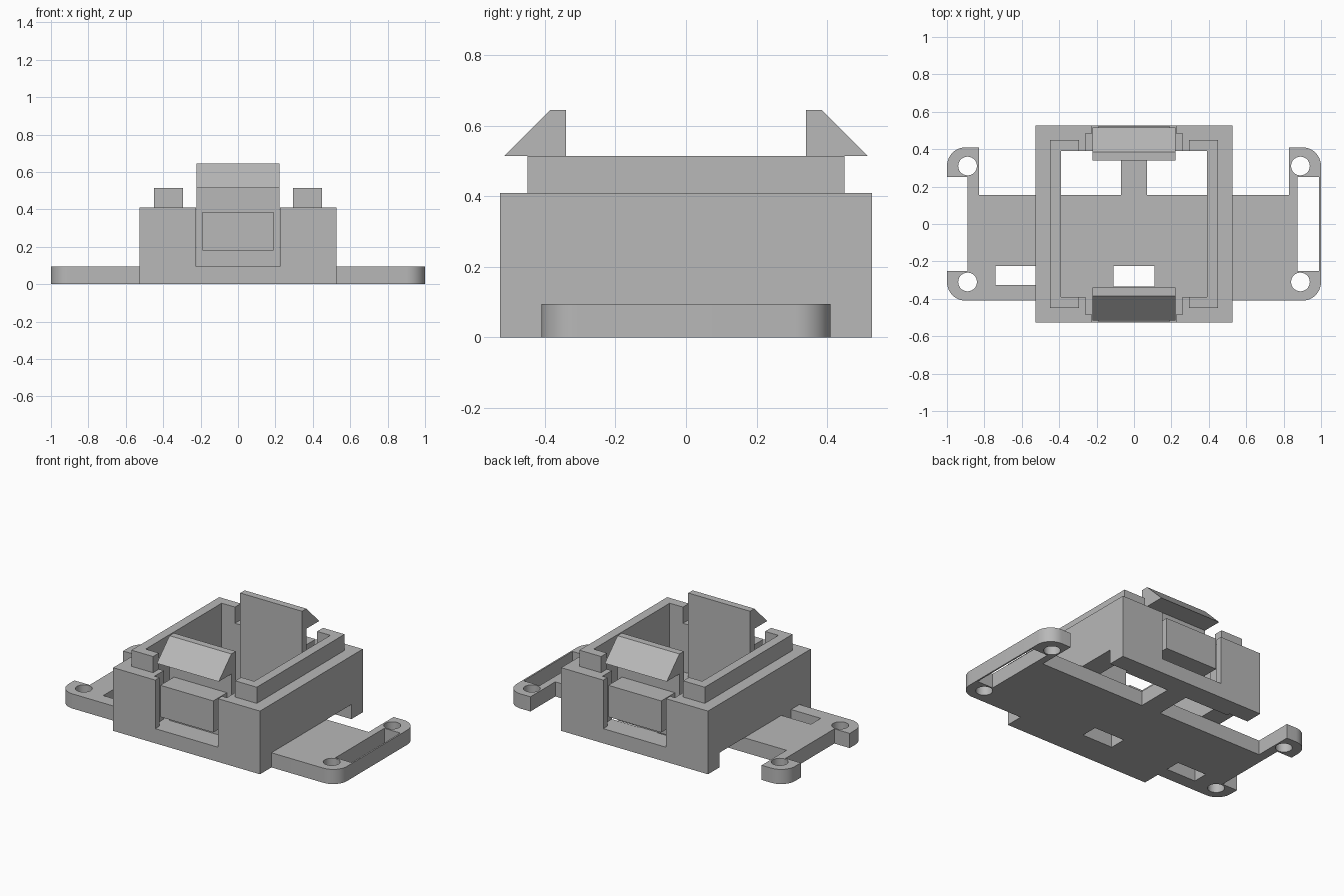
import bpy, bmesh
from math import radians, cos, sin
from mathutils import Matrix, Vector

if "Cube" in bpy.data.objects:
    bpy.data.objects.remove(bpy.data.objects["Cube"], do_unlink=True)

GREY = (0.48, 0.48, 0.48, 1)
mat = bpy.data.materials.new("light grey plastic")
mat.use_nodes = True
mat.diffuse_color = GREY
bsdf = next(n for n in mat.node_tree.nodes if n.type == 'BSDF_PRINCIPLED')
bsdf.inputs["Base Color"].default_value = GREY

FLOOR, RIM, LIP, TOP = 0.095, 0.41, 0.515, 0.645
OUT, IN, PLATE = 0.527, 0.39, 0.41


def arc(cx, cy, r, start, end, steps=10):
    angles = [radians(start + (end - start) * i / steps) for i in range(steps + 1)]
    return [(cx + r * cos(a), cy + r * sin(a)) for a in angles]


def rect(x0, x1, y0, y1):
    return [(x0, y0), (x1, y0), (x1, y1), (x0, y1)]


def prism(name, loops, z0, z1, matrix=Matrix()):
    """Extrude an outline (first loop) with holes (other loops) from z0 to z1."""
    bm = bmesh.new()
    for loop in loops:
        verts = [bm.verts.new((x, y, z0)) for x, y in loop]
        for a, b in zip(verts, verts[1:] + verts[:1]):
            bm.edges.new((a, b))
    bmesh.ops.triangle_fill(bm, edges=bm.edges[:], use_beauty=True, normal=(0, 0, 1))
    ext = bmesh.ops.extrude_face_region(bm, geom=bm.faces[:], use_keep_orig=True)
    moved = [g for g in ext["geom"] if isinstance(g, bmesh.types.BMVert)]
    bmesh.ops.translate(bm, verts=moved, vec=Vector((0, 0, z1 - z0)))
    bm.transform(matrix)
    bmesh.ops.recalc_face_normals(bm, faces=bm.faces[:])
    mesh = bpy.data.meshes.new(name)
    bm.to_mesh(mesh)
    bm.free()
    mesh.materials.append(mat)
    obj = bpy.data.objects.new(name, mesh)
    bpy.context.collection.objects.link(obj)
    return obj


def smooth(obj):
    bpy.ops.object.select_all(action='DESELECT')
    obj.select_set(True)
    bpy.context.view_layer.objects.active = obj
    bpy.ops.object.shade_smooth_by_angle(angle=radians(30))


# Mounting plate: rounded ears, an open notch on one end, a closed slot on the other
R, EX, EY = 0.1, 0.9, 0.31
outline = (arc(-EX, -EY, R, 180, 270) + arc(EX, -EY, R, 270, 360) + arc(EX, EY, R, 0, 90)
           + [(0.83, PLATE), (0.83, 0.155), (0.07, 0.155), (0.07, IN),
              (-0.07, IN), (-0.07, 0.155), (-0.83, 0.155), (-0.83, PLATE)]
           + arc(-EX, EY, R, 90, 180)
           + [(-1, 0.25), (-0.89, 0.25), (-0.89, -0.25), (-1, -0.25)])
cutouts = [rect(-0.74, -OUT, -0.325, -0.225),
           rect(-0.11, 0.11, -0.335, -0.225),
           rect(0.875, 0.99, -0.25, 0.25)]
screw_holes = [arc(sx * 0.89, sy * 0.31, 0.05, 0, 348.75, 31) for sx in (-1, 1) for sy in (-1, 1)]
smooth(prism("mounting_plate", [outline] + cutouts + screw_holes, 0, FLOOR))

# Sills under the front and back walls
prism("front_sill", [rect(-OUT, OUT, -OUT, -PLATE)], 0, FLOOR)
prism("back_sill", [[(-OUT, OUT), (-OUT, PLATE), (-IN, PLATE), (-IN, IN),
                     (IN, IN), (IN, PLATE), (OUT, PLATE), (OUT, OUT)]], 0, FLOOR)

# C-shaped housing walls and the thinner lip standing on them
wall = [(OUT, OUT), (0.225, OUT), (0.225, 0.485), (0.26, 0.485), (0.26, IN), (IN, IN)]
lip = [(0.45, 0.45), (0.295, 0.45), (0.295, IN), (IN, IN)]
for side, sx in (("left", 1), ("right", -1)):
    for name, half, z0, z1 in (("wall", wall, FLOOR, RIM), ("lip", lip, RIM, LIP)):
        loop = half + [(x, -y) for x, y in reversed(half)]
        prism(f"{side}_{name}", [[(sx * x, y) for x, y in loop]], z0, z1)

# Spring latches: arm with hooked top, and a raised press tab
hook = [(0.34, FLOOR), (0.385, FLOOR), (0.385, LIP), (0.515, LIP), (0.385, TOP), (0.34, TOP)]
tab = rect(0.385, 0.525, 0.18, 0.385)
stand = Matrix(((0, 0, 1, 0), (1, 0, 0, 0), (0, 1, 0, 0), (0, 0, 0, 1)))
for side, sy in (("back", 1), ("front", -1)):
    for name, profile, w in (("latch", hook, 0.222), ("press_tab", tab, 0.19)):
        prism(f"{side}_{name}", [[(sy * y, z) for y, z in profile]], -w, w, stand)
